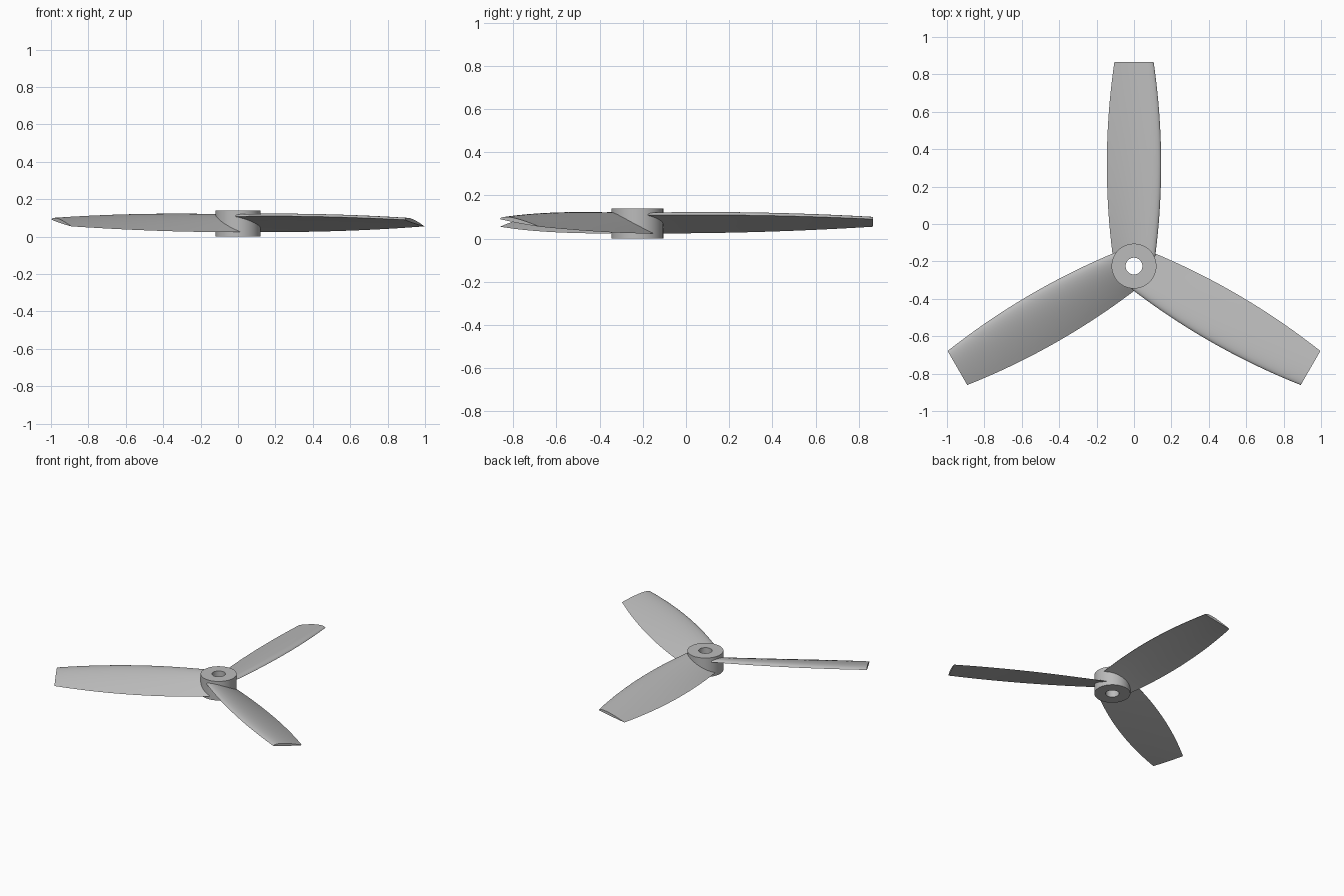
import bpy, bmesh, math
from mathutils import Matrix, Vector

cube = bpy.data.objects.get("Cube")
if cube:
    bpy.data.objects.remove(cube, do_unlink=True)

CENTRE = Vector((0, -0.225, 0))
START, TIP = 0.05, 1.09

grey = bpy.data.materials.new("light grey plastic")
grey.use_nodes = True
grey.diffuse_color = (0.5, 0.5, 0.5, 1)
grey.node_tree.nodes["Principled BSDF"].inputs["Base Color"].default_value = (0.5, 0.5, 0.5, 1)


def finish(bm, name, angle):
    bmesh.ops.recalc_face_normals(bm, faces=bm.faces)
    mesh = bpy.data.meshes.new(name)
    bm.to_mesh(mesh)
    bm.free()
    mesh.materials.append(grey)
    obj = bpy.data.objects.new(name, mesh)
    bpy.context.collection.objects.link(obj)
    bpy.ops.object.select_all(action='DESELECT')
    obj.select_set(True)
    bpy.context.view_layer.objects.active = obj
    bpy.ops.object.shade_smooth_by_angle(angle=math.radians(angle))
    return obj


def blend(root, mid, tip, u):
    """Smooth curve through a root, middle and tip value."""
    return (root * (1 - u) * (1 - 2 * u) + mid * 4 * u * (1 - u)
            + tip * u * (2 * u - 1))


# Hub: a square ring profile swept around the shaft hole
def build_hub(inner=0.045, outer=0.12, height=0.14, sides=64):
    bm = bmesh.new()
    rings = []
    for i in range(sides):
        a = 2 * math.pi * i / sides
        rings.append([bm.verts.new(CENTRE + Vector((r * math.cos(a), r * math.sin(a), z)))
                      for r, z in ((inner, 0), (outer, 0), (outer, height), (inner, height))])
    for i in range(sides):
        a, b = rings[i], rings[(i + 1) % sides]
        for k in range(4):
            n = (k + 1) % 4
            bm.faces.new((a[k], a[n], b[n], b[k]))
    return finish(bm, "hub", 30)


# Aerofoil section: rounded leading edge, arched top, nearly flat underside
def section(u, steps=14):
    half = blend(0.113, 0.145, 0.105, u)
    lead = Vector((half, 0, blend(0.108, 0.107, 0.090, u)))
    trail = Vector((-half, 0, blend(0.024, 0.031, 0.055, u)))
    thick = blend(0.028, 0.028, 0.018, u)
    chord = trail - lead
    up = Vector((-chord.z, 0, chord.x)).normalized()
    if up.z < 0:
        up.negate()
    along = Vector((0, START + (TIP - START) * u, 0))

    def point(t, side):
        shape = 2.97 * math.sqrt(t) - 1.26 * t - 3.52 * t**2 + 2.84 * t**3 - 1.03 * t**4
        offset = thick * shape if side > 0 else -0.002 * math.sin(math.pi * t)
        return lead + chord * t + up * offset + along

    ts = [(i / steps) ** 2 for i in range(steps + 1)]
    top = [point(t, 1) for t in ts]
    bottom = [point(t, -1) for t in reversed(ts[1:-1])]
    return top + bottom


def build_blade(name, angle, spans=28):
    bm = bmesh.new()
    rings = [[bm.verts.new(p) for p in section(i / spans)] for i in range(spans + 1)]
    for a, b in zip(rings, rings[1:]):
        for k in range(len(a)):
            n = (k + 1) % len(a)
            bm.faces.new((a[k], a[n], b[n], b[k]))
    bm.faces.new(rings[0])
    bm.faces.new(rings[-1])
    bm.transform(Matrix.Translation(CENTRE) @ Matrix.Rotation(math.radians(angle), 4, 'Z'))
    return finish(bm, name, 40)


build_hub()
for name, angle in (("back_blade", 0), ("right_blade", 120), ("left_blade", 240)):
    build_blade(name, angle)
